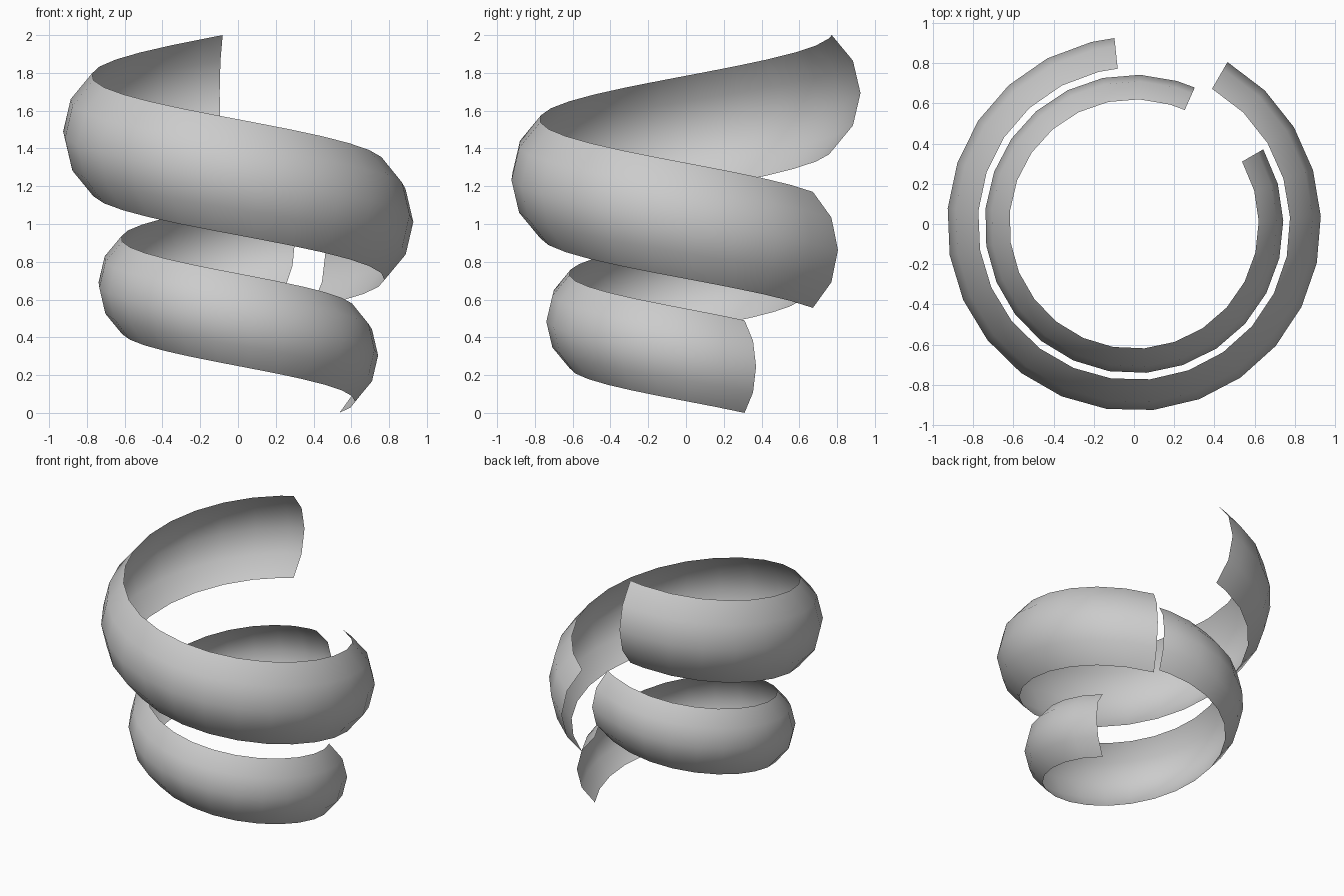
import bpy
import bmesh
from math import sin, cos, asin, radians

cube = bpy.data.objects.get("Cube")
if cube:
    bpy.data.objects.remove(cube, do_unlink=True)

grey = bpy.data.materials.new("light grey")
grey.use_nodes = True
colour = (0.6, 0.6, 0.6, 1)
grey.diffuse_color = colour
grey.node_tree.nodes["Principled BSDF"].inputs["Base Color"].default_value = colour

TURN = 324      # degrees swept by each ribbon
STEP = 14.4     # degrees per segment; the last segment is cut short
BANDS = 4       # faces across the ribbon


def spiral_ribbon(name, radius, bulge, half_width, start, z_start, rise):
    """Sweep an outward-bowed arc clockwise along a rising helix."""
    arc_r = (half_width ** 2 + bulge ** 2) / (2 * bulge)
    arc_half = asin(half_width / arc_r)
    arc = [arc_half * (2 * i / BANDS - 1) for i in range(BANDS + 1)]
    profile = [(radius - arc_r * (1 - cos(a)), arc_r * sin(a)) for a in arc]

    sweep = [STEP * i for i in range(int(TURN / STEP) + 1)] + [TURN]
    bm = bmesh.new()
    rows = []
    for s in sweep:
        angle = radians(start - s)
        z = z_start + rise * s / TURN
        rows.append([bm.verts.new((r * cos(angle), r * sin(angle), z + h))
                     for r, h in profile])
    for a, b in zip(rows, rows[1:]):
        for j in range(BANDS):
            bm.faces.new((b[j], a[j], a[j + 1], b[j + 1]))

    mesh = bpy.data.meshes.new(name)
    bm.to_mesh(mesh)
    bm.free()
    mesh.materials.append(grey)
    obj = bpy.data.objects.new(name, mesh)
    bpy.context.collection.objects.link(obj)

    bpy.ops.object.select_all(action='DESELECT')
    obj.select_set(True)
    bpy.context.view_layer.objects.active = obj
    bpy.ops.object.shade_smooth_by_angle(angle=radians(40))
    return obj


# Small lower coil and larger upper coil
spiral_ribbon("lower_ribbon", 0.742, 0.122, 0.245, 30, 0.245, 0.67)
spiral_ribbon("upper_ribbon", 0.929, 0.153, 0.307, 60, 0.863, 0.83)
